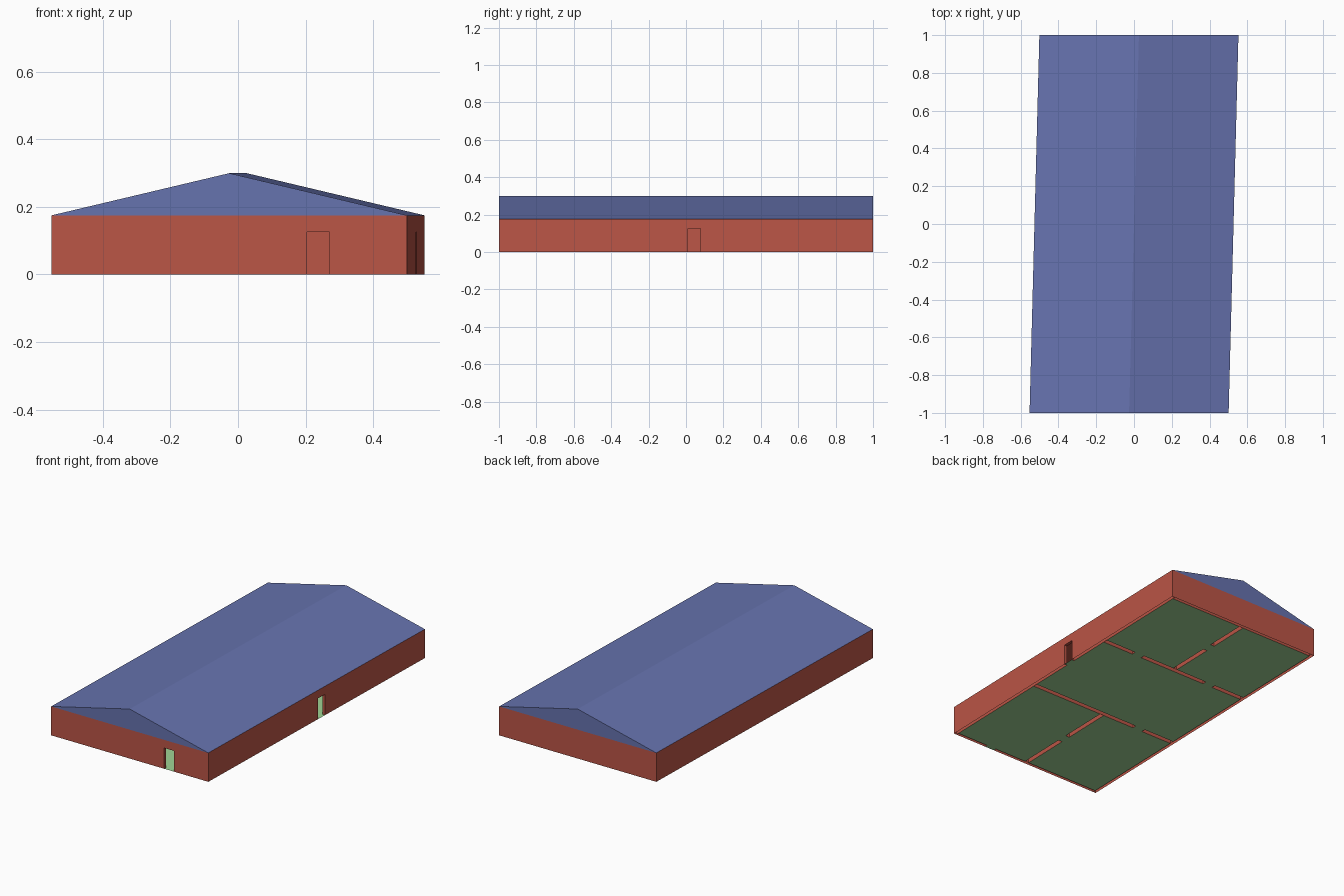
import bpy, bmesh

if "Cube" in bpy.data.objects:
    bpy.data.objects.remove(bpy.data.objects["Cube"])

HALF_W, HALF_L = 0.527, 1.0      # footprint half sizes before skew
SKEW = 0.026                     # plan leans sideways along y
WALL_H, RIDGE_H = 0.175, 0.30
T_OUT, T_IN = 0.018, 0.026       # outer wall and partition thickness
DOOR_W, DOOR_H = 0.066, 0.126
HD = DOOR_W / 2


def material(name, rgb):
    m = bpy.data.materials.new(name)
    m.diffuse_color = (*rgb, 1)
    m.use_nodes = True
    m.node_tree.nodes["Principled BSDF"].inputs["Base Color"].default_value = m.diffuse_color
    return m


RED = material("brick_red", (0.50, 0.092, 0.062))
BLUE = material("roof_blue", (0.134, 0.172, 0.43))
GREEN = material("floor_green", (0.35, 0.66, 0.30))


def finish(name, bm, mat):
    mesh = bpy.data.meshes.new(name)
    bm.to_mesh(mesh)
    bm.free()
    mesh.materials.append(mat)
    bpy.context.collection.objects.link(bpy.data.objects.new(name, mesh))


def extrude_profile(name, profile, along, start, end, mat, open_z=0.0):
    """Extrude a (u, z) profile along the other axis; leave it open at open_z."""
    bm = bmesh.new()

    def point(u, z, v):
        x, y = (u, v) if along == "y" else (v, u)
        return (x + SKEW * y, y, z)

    face = bm.faces.new([bm.verts.new(point(u, z, start)) for u, z in profile])
    ret = bmesh.ops.extrude_face_region(bm, geom=[face], use_keep_orig=True)
    step = end - start
    move = (SKEW * step, step, 0) if along == "y" else (step, 0, 0)
    bmesh.ops.translate(bm, vec=move,
                        verts=[g for g in ret["geom"] if isinstance(g, bmesh.types.BMVert)])
    bmesh.ops.recalc_face_normals(bm, faces=bm.faces[:])
    base = [f for f in bm.faces if all(abs(v.co.z - open_z) < 1e-6 for v in f.verts)]
    bmesh.ops.delete(bm, geom=base, context="FACES_ONLY")
    finish(name, bm, mat)


def wall(name, runs, a, b, centre, doors=(), t=T_OUT):
    """Hollow-footed wall running along x or y from a to b, with door notches."""
    profile = [(a, 0)]
    for d in sorted(doors):
        profile += [(d - HD, 0), (d - HD, DOOR_H), (d + HD, DOOR_H), (d + HD, 0)]
    profile += [(b, 0), (b, WALL_H), (a, WALL_H)]
    along = "y" if runs == "x" else "x"
    extrude_profile(name, profile, along, centre - t / 2, centre + t / 2, RED)


def panels(name, rects, z, mat):
    """Flat upward-facing panels given as (x0, x1, y0, y1)."""
    bm = bmesh.new()
    for x0, x1, y0, y1 in rects:
        corners = ((x0, y0), (x1, y0), (x1, y1), (x0, y1))
        bm.faces.new([bm.verts.new((x + SKEW * y, y, z)) for x, y in corners])
    finish(name, bm, mat)


IN_W, IN_L = HALF_W - T_OUT, HALF_L - T_OUT
Q = HALF_W / 2                   # door position along the cross walls
H = T_IN / 2
BACK_Y, FRONT_Y = 0.362, -0.28   # cross walls
SIDE_D, BACK_D, FRONT_D = 0.045, 0.685, -0.642   # doors along y

# Outer walls
wall("right_wall", "y", -HALF_L, HALF_L, HALF_W - T_OUT / 2, [SIDE_D])
wall("left_wall", "y", -HALF_L, HALF_L, -HALF_W + T_OUT / 2)
wall("front_wall", "x", -IN_W, IN_W, -HALF_L + T_OUT / 2, [Q])
wall("back_wall", "x", -IN_W, IN_W, HALF_L - T_OUT / 2)

# Room partitions with door gaps
wall("back_cross_wall", "x", -IN_W, IN_W, BACK_Y, [-Q, Q], T_IN)
wall("front_cross_wall", "x", -IN_W, IN_W, FRONT_Y, [-Q], T_IN)
wall("back_partition", "y", BACK_Y + H, IN_L, 0, [BACK_D], T_IN)
wall("front_partition", "y", -IN_L, FRONT_Y - H, 0, [FRONT_D], T_IN)

# Room floors
panels("room_floors", [
    (-IN_W, IN_W, FRONT_Y + H, BACK_Y - H),
    (-IN_W, -H, BACK_Y + H, IN_L), (H, IN_W, BACK_Y + H, IN_L),
    (-IN_W, -H, -IN_L, FRONT_Y - H), (H, IN_W, -IN_L, FRONT_Y - H)], 0, GREEN)

# Floors in the doorways
panels("doorway_floors", [
    (-Q - HD, -Q + HD, BACK_Y - H, BACK_Y + H),
    (Q - HD, Q + HD, BACK_Y - H, BACK_Y + H),
    (-Q - HD, -Q + HD, FRONT_Y - H, FRONT_Y + H),
    (-H, H, BACK_D - HD, BACK_D + HD),
    (-H, H, FRONT_D - HD, FRONT_D + HD),
    (Q - HD, Q + HD, -HALF_L, -IN_L),
    (IN_W, HALF_W, SIDE_D - HD, SIDE_D + HD)], 0, GREEN)

# Ceiling inside the outer walls
panels("ceiling", [(-IN_W, IN_W, -IN_L, IN_L)], WALL_H, RED)

# Gable roof, open underneath
extrude_profile("roof", [(-HALF_W, WALL_H), (HALF_W, WALL_H), (0, RIDGE_H)],
                "y", -HALF_L, HALF_L, BLUE, open_z=WALL_H)
